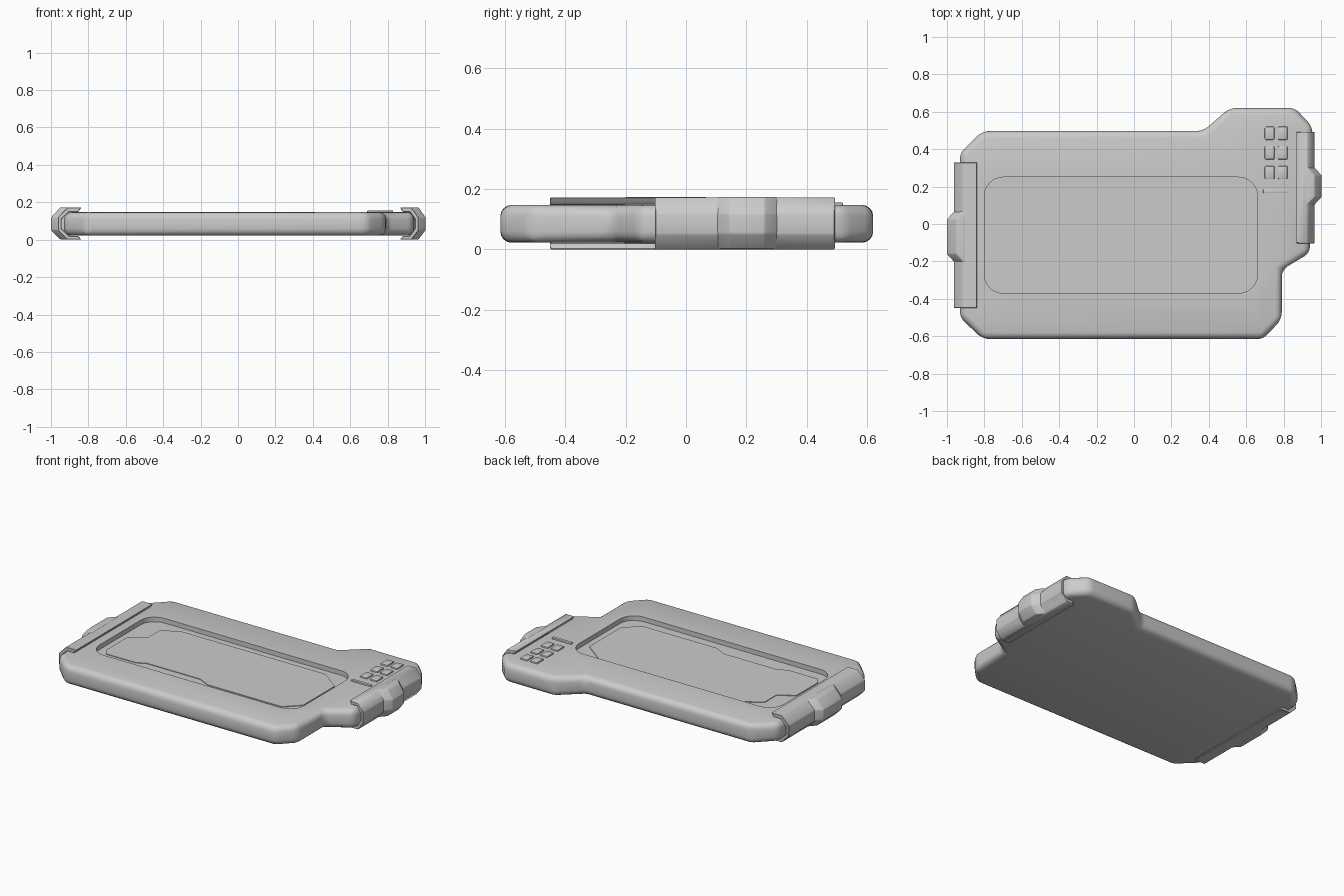
import bpy, bmesh
from mathutils import Vector

if "Cube" in bpy.data.objects:
    bpy.data.objects.remove(bpy.data.objects["Cube"])


def make_object(name, bm, bevel=0, segments=3, cutter=None, smooth=True):
    bmesh.ops.recalc_face_normals(bm, faces=bm.faces)
    mesh = bpy.data.meshes.new(name)
    bm.to_mesh(mesh)
    bm.free()
    ob = bpy.data.objects.new(name, mesh)
    bpy.context.collection.objects.link(ob)
    bpy.ops.object.select_all(action='DESELECT')
    ob.select_set(True)
    bpy.context.view_layer.objects.active = ob
    if bevel:
        m = ob.modifiers.new("bevel", 'BEVEL')
        m.width, m.segments = bevel, segments
        m.limit_method, m.angle_limit = 'ANGLE', 0.4
    if cutter:
        m = ob.modifiers.new("recess", 'BOOLEAN')
        m.object, m.operation, m.solver = cutter, 'DIFFERENCE', 'EXACT'
    if bevel or cutter:
        bpy.ops.object.convert(target='MESH')
    if smooth:
        bpy.ops.object.shade_smooth_by_angle(angle=0.6)
    return ob


def loft(rings):
    """Closed skin through equal-length rings of 3D points, capped at both ends."""
    bm = bmesh.new()
    vs = [[bm.verts.new(p) for p in ring] for ring in rings]
    n = len(vs[0])
    for a, b in zip(vs, vs[1:]):
        for i in range(n):
            bm.faces.new((a[i], a[(i + 1) % n], b[(i + 1) % n], b[i]))
    bm.faces.new(vs[0])
    bm.faces.new(vs[-1])
    return bm


def prism(outline, z0, z1):
    return loft([[(x, y, z) for x, y in outline] for z in (z0, z1)])


def rect(x0, x1, y0, y1):
    return [(x0, y0), (x1, y0), (x1, y1), (x0, y1)]


# Rounded cutter for the display recess
bm = prism(rect(-0.80, 0.66, -0.37, 0.25), 0.117, 0.3)
upright = [e for e in bm.edges if abs(e.verts[0].co.z - e.verts[1].co.z) > 0.1]
bmesh.ops.bevel(bm, geom=upright, offset=0.1, segments=6, profile=0.5, affect='EDGES')
cutter = make_object("recess_cutter", bm, smooth=False)
cutter.hide_render = True

# Main slab with stepped, clipped corners
outline = [(-0.81, -0.615), (0.69, -0.615), (0.79, -0.51), (0.79, -0.245),
           (0.94, -0.155), (0.955, 0.52), (0.86, 0.62), (0.51, 0.62),
           (0.37, 0.497), (-0.81, 0.497), (-0.93, 0.38), (-0.93, -0.5)]
make_object("body", prism(outline, 0.022, 0.147), 0.037, 4, cutter)
bpy.data.objects.remove(cutter)

# Display panel with notched edges
screen = [(-0.73, -0.30), (-0.76, -0.26), (-0.76, -0.04), (-0.66, 0.02),
          (-0.66, 0.14), (-0.56, 0.205), (0.48, 0.205), (0.62, 0.10),
          (0.62, -0.22), (0.53, -0.31), (0.0, -0.31), (-0.08, -0.27),
          (-0.46, -0.27), (-0.52, -0.30)]
make_object("screen", prism(screen, 0.110, 0.121), smooth=False)

# Keypad: one long bar and three pairs of keys
make_object("key_bar", prism(rect(0.69, 0.83, 0.165, 0.185), 0.14, 0.156), 0.004, 2)
for i in range(3):
    for j in range(2):
        x, y = 0.725 + 0.07 * j, 0.275 + 0.105 * i
        make_object(f"key_{i}_{j}",
                    prism(rect(x - 0.026, x + 0.026, y - 0.035, y + 0.035), 0.14, 0.156),
                    0.006, 2)


def clamp(name, side, outer, lip, cham, y0, y1, b0, b1):
    # C-shaped grip; d is measured inward from its outer face
    profile = [(lip, 0.172), (cham, 0.172), (0, 0.12), (0, 0.05), (cham, 0), (lip, 0),
               (lip - 0.015, 0.02), (cham + 0.01, 0.02), (0.02, 0.06), (0.02, 0.11),
               (cham + 0.01, 0.149), (lip - 0.015, 0.149)]
    make_object(name, loft([[(side * (outer - d), y, z) for d, z in profile]
                            for y in (y0, y1)]), 0.003, 1)
    # Rounded knuckle swelling out of the grip
    rings = []
    for y, off in ((b0, -0.004), (b0 + 0.045, 0.037), (b1 - 0.045, 0.037), (b1, -0.004)):
        sec = [(cham + 0.012, 0.173), (cham - off, 0.173), (-off, 0.118), (-off, 0.052),
               (cham - off, 0.001), (cham + 0.012, 0.001)]
        rings.append([(side * (outer - d), y, z) for d, z in sec])
    make_object(name + "_knuckle", loft(rings), 0.012, 3)


clamp("left_clamp", -1, 0.963, 0.125, 0.05, -0.45, 0.33, -0.205, 0.07)
clamp("right_clamp", 1, 0.966, 0.10, 0.038, -0.103, 0.493, 0.10, 0.305)
